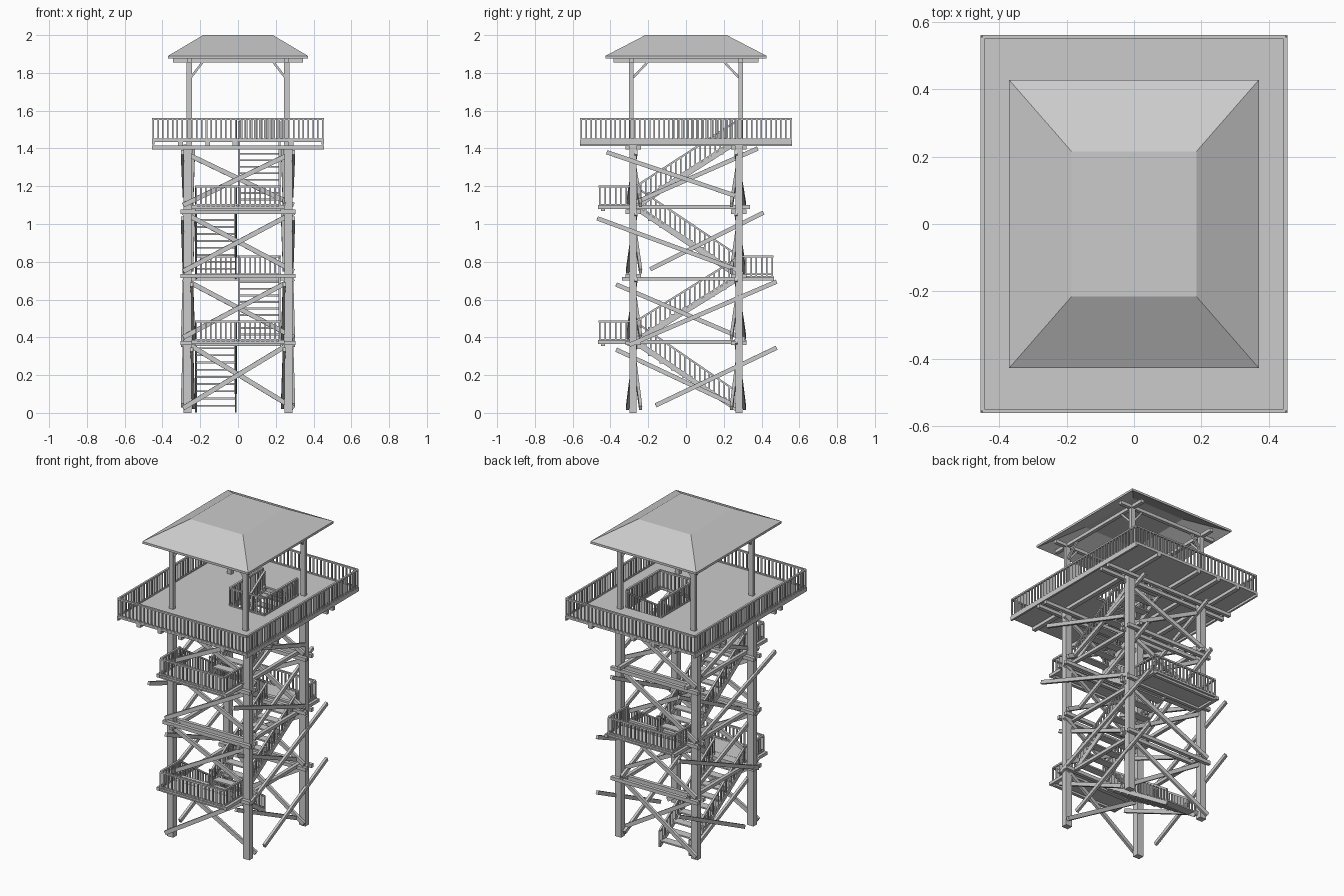
import bpy, bmesh, math
from mathutils import Vector, Matrix

if "Cube" in bpy.data.objects:
    bpy.data.objects.remove(bpy.data.objects["Cube"])


class Part:
    """Collects boxes and bars into one named object."""
    def __init__(self, name):
        self.name, self.bm = name, bmesh.new()

    def box(self, x0, x1, y0, y1, z0, z1):
        m = Matrix.Translation(((x0 + x1) / 2, (y0 + y1) / 2, (z0 + z1) / 2))
        m = m @ Matrix.Diagonal((x1 - x0, y1 - y0, z1 - z0, 1))
        bmesh.ops.create_cube(self.bm, size=1, matrix=m)

    def bar(self, p, q, w, h):
        p, q = Vector(p), Vector(q)
        d = q - p
        u = d.normalized()
        ref = Vector((0, 0, 1)) if abs(u.z) < 0.99 else Vector((0, 1, 0))
        s = u.cross(ref).normalized()
        t = s.cross(u)
        rot = Matrix((s, u, t)).transposed().to_4x4()
        m = Matrix.Translation((p + q) / 2) @ rot @ Matrix.Diagonal((w, d.length, h, 1))
        bmesh.ops.create_cube(self.bm, size=1, matrix=m)

    def rail(self, p, q, height=0.115, step=0.026):
        """Railing between two floor points: top and bottom rail plus upright balusters."""
        p, q = Vector(p), Vector(q)
        up = Vector((0, 0, 1))
        self.bar(p + up * (height - 0.005), q + up * (height - 0.005), 0.012, 0.01)
        self.bar(p + up * 0.008, q + up * 0.008, 0.01, 0.008)
        n = max(1, round((q - p).xy.length / step))
        for i in range(n + 1):
            c = p.lerp(q, i / n)
            self.box(c.x - .004, c.x + .004, c.y - .004, c.y + .004, c.z, c.z + height - .005)

    def done(self):
        me = bpy.data.meshes.new(self.name)
        bmesh.ops.recalc_face_normals(self.bm, faces=self.bm.faces)
        self.bm.to_mesh(me)
        self.bm.free()
        ob = bpy.data.objects.new(self.name, me)
        bpy.context.collection.objects.link(ob)
        return ob


PX, PY = 0.267, 0.28
SIGNS = [(-1, -1), (1, -1), (1, 1), (-1, 1)]

# main posts and thinner roof posts
posts, roof_posts = Part("main_posts"), Part("roof_posts")
for sx, sy in SIGNS:
    x, y = sx * PX, sy * PY
    posts.box(x - .022, x + .022, y - .019, y + .019, 0, 1.42)
    x, y = sx * 0.258, sy * 0.29
    roof_posts.box(x - .015, x + .015, y - .011, y + .011, 1.42, 1.87)
posts.done()
roof_posts.done()

# horizontal beams tying the posts, running on to carry the landings
beams = Part("tie_beams")
for s in (-1, 1):
    for z, y0, y1 in ((.365, -.465, .32), (.70, -.34, .465), (1.08, -.465, .34)):
        x = s * 0.234
        beams.box(x - .011, x + .011, y0, y1, z, z + .02)
    for z in (.37, .725, 1.065):
        y = s * 0.31
        beams.box(-.305, .305, y - .011, y + .011, z - .011, z + .011)
        y = s * 0.25
        beams.box(-.305, .305, y - .011, y + .011, z - .011, z + .011)
beams.done()

# crossed braces on the front and back
cross = Part("front_back_braces")
for s in (-1, 1):
    for z0, z1 in ((.025, .38), (.40, .71), (.75, 1.06), (1.10, 1.38)):
        cross.bar((-.29, s * .31, z0), (.295, s * .265, z1), .016, .025)
        cross.bar((-.29, s * .285, z1), (.295, s * .24, z0), .016, .025)
cross.done()

# longer crossed braces on the sides
side = Part("side_braces")
lines = [((-.16, .04), (.48, .345)), ((-.37, .335), (.28, .03)),
         ((-.30, .36), (.48, .695)), ((-.37, .68), (.31, .39)),
         ((-.47, 1.03), (.29, .75)), ((-.19, .76), (.41, 1.06)),
         ((-.42, 1.38), (.26, 1.15)), ((-.30, 1.10), (.38, 1.40))]
for s in (-1, 1):
    for i, (a, b) in enumerate(lines):
        xa, xb = (.245, .235) if i % 2 else (.295, .285)
        side.bar((s * xa, *a), (s * xb, *b), .016, .023)
side.done()

# stair flights and their handrails
flights = [("first", -.222, -.012, .28, .0, -.265, .38),
           ("second", .005, .22, -.265, .38, .28, .725),
           ("third", -.222, -.012, .28, .725, -.265, 1.095),
           ("fourth", .005, .22, -.265, 1.095, .26, 1.44)]
for name, x0, x1, ya, za, yb, zb in flights:
    st, hr = Part(name + "_stair_flight"), Part(name + "_stair_rails")
    n = 9
    for i in range(n):
        t = (i + .5) / n
        y, z = ya + (yb - ya) * t, za + (zb - za) * (i + 1) / (n + 1)
        st.box(x0, x1, y - .026, y + .026, z - .004, z + .005)
    for x in (x0, x1):
        lift = .012 if za == 0 else -.005
        st.bar((x, ya, za + lift), (x, yb, zb - .012), .01, .024)
        hr.rail((x, ya, za + .005), (x, yb, zb), .105)
    st.done()
    hr.done()

# landings with railings on the three outer sides
for name, s, z in (("lower", -1, .38), ("middle", 1, .725), ("upper", -1, 1.095)):
    yi, yo = s * .262, s * .462
    floor, rails = Part(name + "_landing"), Part(name + "_landing_rails")
    floor.box(-.228, .228, min(yi, yo), max(yi, yo), z - .012, z)
    for y in (s * .30, s * .44):
        floor.box(-.228, .228, y - .01, y + .01, z - .025, z - .012)
    rails.rail((-.222, yo - s * .006, z), (.222, yo - s * .006, z), .108)
    for x in (-.222, .222):
        rails.rail((x, yi, z), (x, yo - s * .006, z), .108)
    floor.done()
    rails.done()

# deck floor around the stair opening
OX0, OX1, OY0, OY1 = 0.0, 0.225, -.07, .26
X, Y = .455, .56
deck = Part("deck_floor")
deck.box(-X, OX0, -Y, Y, 1.434, 1.445)
deck.box(OX1, X, -Y, Y, 1.434, 1.445)
deck.box(OX0, OX1, -Y, OY0, 1.434, 1.445)
deck.box(OX0, OX1, OY1, Y, 1.434, 1.445)
deck.done()

# deck joists and the beams under them
joists = Part("deck_joists")
for x in (-.305, -.16, -.015, .28):
    joists.box(x - .013, x + .013, -Y, Y, 1.414, 1.434)
for s in (-1, 1):
    joists.box(s * (X - .006) - .006, s * (X - .006) + .006, -Y, Y, 1.42, 1.434)
    for y in (s * .31, s * .25):
        joists.box(-X, X, y - .011, y + .011, 1.394, 1.415)
joists.done()

# outer deck railing
dr = Part("deck_railing")
for s in (-1, 1):
    dr.rail((-X + .006, s * (Y - .006), 1.44), (X - .006, s * (Y - .006), 1.44), .12)
    dr.rail((s * (X - .006), -Y + .006, 1.44), (s * (X - .006), Y - .006, 1.44), .12)
dr.done()

# railing around the stair opening
wr = Part("opening_railing")
for x in (OX0 - .008, OX1 + .008):
    wr.rail((x, OY0, 1.44), (x, OY1, 1.44), .12)
wr.rail((OX0 - .008, OY0, 1.44), (OX1 + .008, OY0, 1.44), .12)
wr.done()

# roof frame and knee braces
frame = Part("roof_frame")
for s in (-1, 1):
    frame.box(-.345, .345, s * .29 - .011, s * .29 + .011, 1.855, 1.876)
    frame.box(s * .258 - .011, s * .258 + .011, -.385, .385, 1.856, 1.877)
for sx, sy in SIGNS:
    frame.bar((sx * .25, sy * .29, 1.775), (sx * .185, sy * .29, 1.86), .012, .012)
    frame.bar((sx * .258, sy * .28, 1.775), (sx * .258, sy * .20, 1.86), .012, .012)
frame.done()

# hipped roof with a flat top: thin eave slab and sloped hollow shell
roof = Part("roof")
rings = [[roof.bm.verts.new((sx * a, sy * b, z)) for sx, sy in SIGNS]
         for a, b, z in ((.185, .215, 1.985), (.37, .427, 1.876),
                         (.37, .427, 1.89), (.185, .215, 2.0))]
for lo, hi in zip(rings, rings[1:]):
    for i in range(4):
        j = (i + 1) % 4
        roof.bm.faces.new((lo[i], lo[j], hi[j], hi[i]))
roof.bm.faces.new(rings[0])
roof.bm.faces.new(rings[-1])
roof.done()
